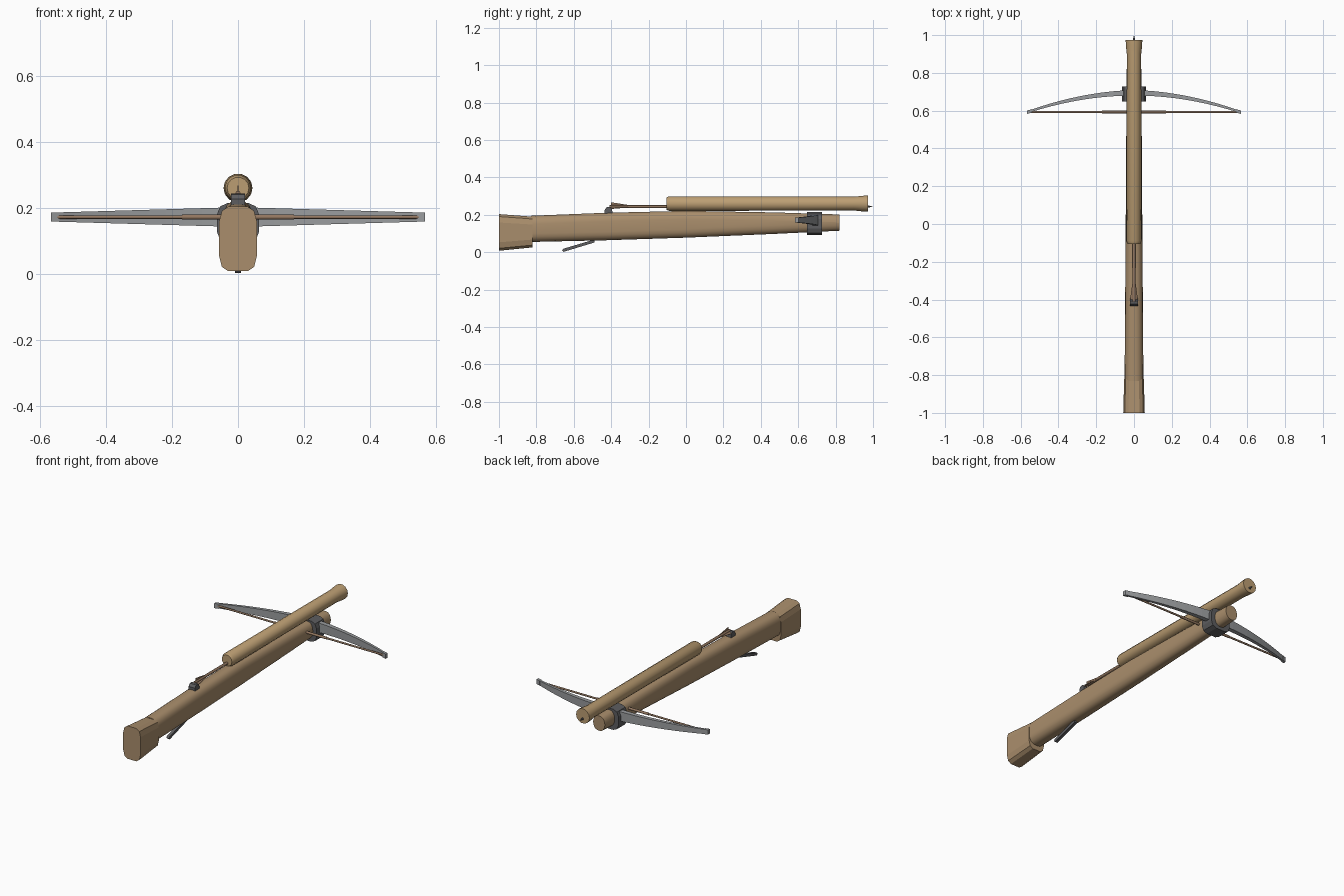
import bpy, bmesh, math
from mathutils import Vector

if "Cube" in bpy.data.objects:
    bpy.data.objects.remove(bpy.data.objects["Cube"])


def material(name, r, g, b):
    m = bpy.data.materials.new(name)
    m.diffuse_color = (r, g, b, 1)
    m.use_nodes = True
    m.node_tree.nodes["Principled BSDF"].inputs["Base Color"].default_value = m.diffuse_color
    return m


WOOD = material("stock_wood", 0.40, 0.27, 0.15, )
TAN = material("tube_wood", 0.50, 0.34, 0.17)
IRON = material("dark_iron", 0.11, 0.11, 0.115)
STEEL = material("steel", 0.32, 0.33, 0.34)
CORD = material("cord", 0.30, 0.19, 0.12)


def loft(name, rings, mat, smooth=0):
    """Skin equal-length rings of points, with capped ends."""
    bm = bmesh.new()
    vs = [[bm.verts.new(p) for p in r] for r in rings]
    n = len(vs[0])
    for a, b in zip(vs, vs[1:]):
        for i in range(n):
            j = (i + 1) % n
            bm.faces.new((a[i], a[j], b[j], b[i]))
    bm.faces.new(vs[0])
    bm.faces.new(vs[-1])
    bmesh.ops.recalc_face_normals(bm, faces=bm.faces)
    me = bpy.data.meshes.new(name)
    bm.to_mesh(me)
    bm.free()
    ob = bpy.data.objects.new(name, me)
    bpy.context.collection.objects.link(ob)
    me.materials.append(mat)
    if smooth:
        bpy.ops.object.select_all(action='DESELECT')
        ob.select_set(True)
        bpy.context.view_layer.objects.active = ob
        bpy.ops.object.shade_smooth_by_angle(angle=math.radians(smooth))
    return ob


def rounded(y, w, z0, z1, rx, rz, seg=2):
    """Rounded rectangle across the y axis, half width w."""
    pts = []
    for k, (sx, sz) in enumerate([(1, 1), (-1, 1), (-1, -1), (1, -1)]):
        cx, cz = sx * (w - rx), (z1 - rz if sz > 0 else z0 + rz)
        for i in range(seg + 1):
            a = math.pi / 2 * (k + i / seg)
            pts.append((cx + rx * math.cos(a), y, cz + rz * math.sin(a)))
    return pts


def circle(y, r, z, n, x=0):
    return [(x + r * math.cos(2 * math.pi * i / n), y,
             z + r * math.sin(2 * math.pi * i / n)) for i in range(n)]


# Stock: tapered, rounded beam
stock = [(-0.83, 0.050, 0.055, 0.195), (-0.43, 0.047, 0.064, 0.211),
         (0.0, 0.044, 0.078, 0.221), (0.47, 0.041, 0.098, 0.213),
         (0.82, 0.039, 0.115, 0.202)]
loft("stock", [rounded(y, w, a, b, w * 0.8, 0.045, 4) for y, w, a, b in stock], WOOD, 35)

# Butt: faceted block at the rear
loft("butt", [rounded(-1.0, 0.057, 0.008, 0.204, 0.028, 0.045),
              rounded(-0.82, 0.052, 0.026, 0.190, 0.026, 0.042)], WOOD)

# Launch tube with bevelled rear and flared muzzle
loft("launch_tube", [circle(y, r, 0.26, 14) for y, r in
     [(-0.105, 0.033), (-0.09, 0.040), (0.90, 0.038), (0.945, 0.043), (0.973, 0.044)]], TAN, 30)

# Bolt: shaft, iron point and three vanes
loft("bolt_shaft", [circle(-0.41, 0.008, 0.244, 8), circle(0.965, 0.008, 0.244, 8)], CORD, 50)
loft("bolt_point", [circle(0.965, 0.009, 0.244, 6), circle(0.997, 0.001, 0.244, 6)], IRON)
for k in range(3):
    a = math.pi / 2 + k * math.tau / 3
    out, side = Vector((math.cos(a), 0, math.sin(a))), Vector((-math.sin(a), 0, math.cos(a)))
    base = Vector((0, 0, 0.244))
    prof = [(-0.40, 0.004), (-0.40, 0.023), (-0.31, 0.009), (-0.31, 0.004)]
    loft("bolt_vane", [[base + out * r + Vector((0, y, 0)) + side * s for y, r in prof]
                       for s in (-0.0012, 0.0012)], CORD)

# Release nut holding the bolt
nut = [(-0.435, 0.205), (-0.435, 0.226), (-0.424, 0.241), (-0.408, 0.243),
       (-0.396, 0.230), (-0.392, 0.205)]
loft("release_nut", [[(x, y, z) for y, z in nut] for x in (-0.021, 0.021)], IRON)

# Trigger lever under the stock
lever = [(-0.49, 0.068), (-0.49, 0.052), (-0.655, 0.002), (-0.663, 0.010), (-0.655, 0.019)]
loft("trigger_lever", [[(x, y, z) for y, z in lever] for x in (-0.009, 0.009)], IRON)

# Clamp that binds the bow to the stock
loft("bow_clamp", [rounded(y, 0.064, 0.092, 0.215, 0.034, 0.036)
                   for y in (0.648, 0.728)], IRON)

# Bow: curved, tapering lath with small end nocks
rings = []
for i in range(-10, 11):
    t = i / 10
    x, y = 0.548 * t, 0.694 - 0.096 * abs(t) ** 1.9
    h, th = 0.030 - 0.016 * abs(t), 0.015 - 0.009 * abs(t)
    rings.append([(x, y + sy * th, 0.172 + sz * h)
                  for sy, sz in ((-1, -1), (1, -1), (1, 1), (-1, 1))])
loft("bow", rings, STEEL)
for s in (-1, 1):
    loft("bow_nock", [[(s * x, y + dy, 0.172 + dz) for dy, dz in
                       ((-0.009, -0.014), (0.009, -0.014), (0.009, 0.014), (-0.009, 0.014))]
                      for x, y in ((0.54, 0.599), (0.566, 0.592))], STEEL)


# Bowstring with thicker serving in the middle
def string(name, x0, x1, r):
    loft(name, [[(x, 0.593 + dy, 0.172 + dz) for _, dy, dz in
                 [(0, r * math.cos(math.tau * i / 8), r * math.sin(math.tau * i / 8))
                  for i in range(8)]] for x in (x0, x1)], CORD, 50)


string("bowstring", -0.55, 0.55, 0.0055)
string("string_serving", -0.17, 0.17, 0.0075)
